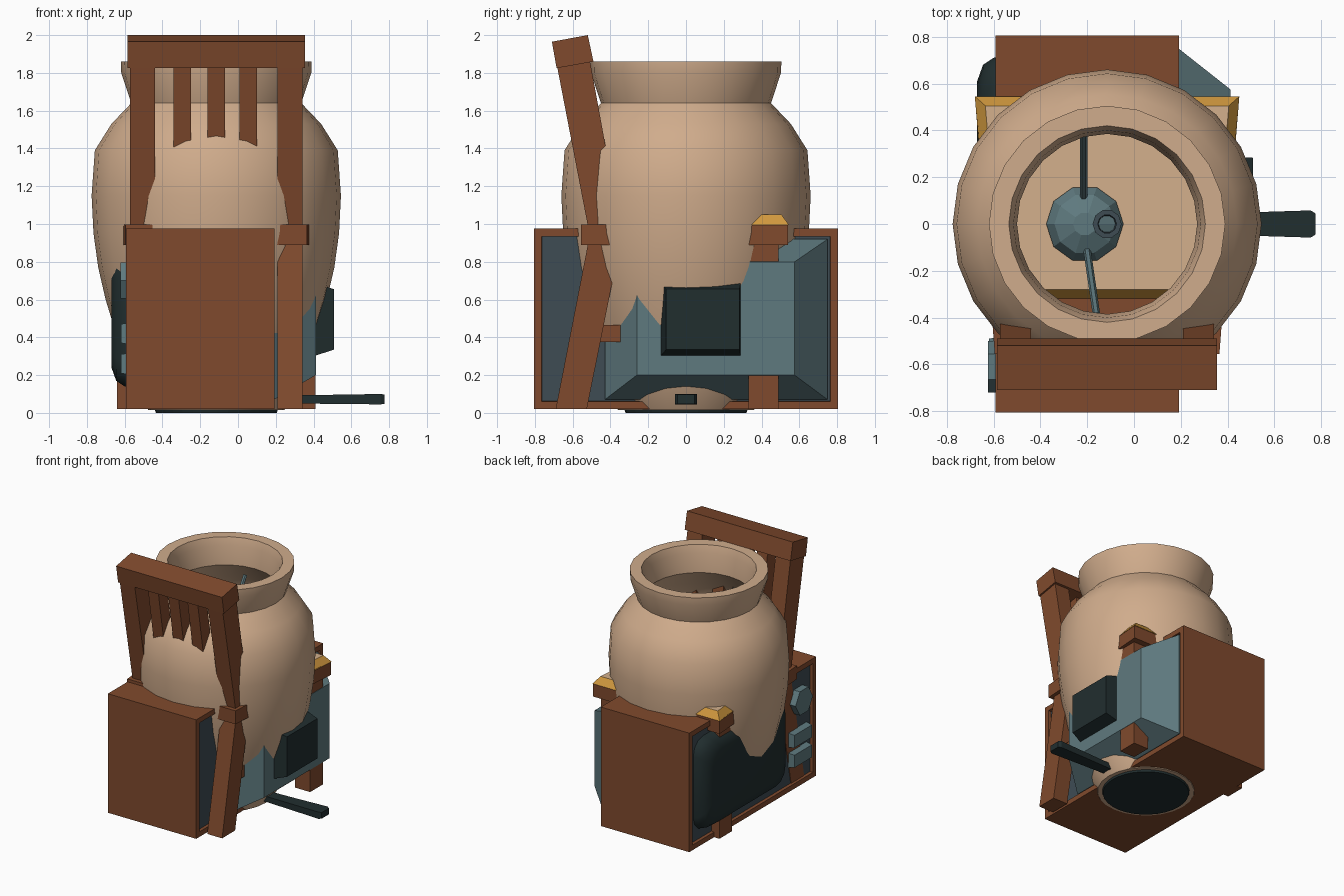
import bpy, bmesh, math
from mathutils import Vector

if "Cube" in bpy.data.objects:
    bpy.data.objects.remove(bpy.data.objects["Cube"])

CX = -0.115          # shared axis of pot, chair and pan


def mat(name, r, g, b):
    lin = [c / 12.92 if c <= 0.04045 else ((c + 0.055) / 1.055) ** 2.4 for c in (r / 255, g / 255, b / 255)]
    m = bpy.data.materials.new(name)
    m.diffuse_color = (*lin, 1)
    m.use_nodes = True
    m.node_tree.nodes["Principled BSDF"].inputs["Base Color"].default_value = m.diffuse_color
    return m


WOOD = mat("brown wood", 128, 74, 45)
CLAY = mat("tan clay", 208, 172, 140)
TEAL = mat("grey teal", 95, 122, 127)
SLATE = mat("dark slate", 62, 76, 84)
BLACK = mat("near black", 33, 46, 47)
GOLD = mat("gold trim", 208, 152, 62)
CREAM = mat("cushion tan", 212, 176, 140)


def finish(name, bm, mats, smooth=None):
    bmesh.ops.recalc_face_normals(bm, faces=bm.faces[:])
    me = bpy.data.meshes.new(name)
    bm.to_mesh(me)
    bm.free()
    for m in mats:
        me.materials.append(m)
    ob = bpy.data.objects.new(name, me)
    bpy.context.scene.collection.objects.link(ob)
    if smooth:
        bpy.ops.object.select_all(action='DESELECT')
        bpy.context.view_layer.objects.active = ob
        ob.select_set(True)
        bpy.ops.object.shade_smooth_by_angle(angle=math.radians(smooth))
    return ob


def loft(name, rings, m, smooth=None, cap_mat=None):
    """Skin closed rings in order and cap both ends."""
    bm = bmesh.new()
    vs = [[bm.verts.new(p) for p in r] for r in rings]
    n = len(vs[0])
    for a, b in zip(vs, vs[1:]):
        for i in range(n):
            bm.faces.new((a[i], a[(i + 1) % n], b[(i + 1) % n], b[i]))
    bm.faces.new(vs[0][::-1])
    top = bm.faces.new(vs[-1])
    if cap_mat:
        top.material_index = 1
    return finish(name, bm, [m, cap_mat] if cap_mat else [m], smooth)


def rect_z(x0, x1, y0, y1, z):
    return [(x0, y0, z), (x1, y0, z), (x1, y1, z), (x0, y1, z)]


def rect_x(y0, y1, z0, z1, x):
    return [(x, y0, z0), (x, y1, z0), (x, y1, z1), (x, y0, z1)]


def trap(hb, hf, yb, yf, z):
    """Chair-shaped outline, narrower at the backrest."""
    return [(CX - hb, yb, z), (CX + hb, yb, z), (CX + hf, yf, z), (CX - hf, yf, z)]


def circle(r, z, n, cx=CX):
    return [(cx + r * math.cos(2 * math.pi * i / n), r * math.sin(2 * math.pi * i / n), z) for i in range(n)]


def round_rect(y0, y1, z0, z1, x, r, k=4):
    pts = []
    for cy, cz, a0 in ((y1 - r, z1 - r, 0), (y0 + r, z1 - r, 90), (y0 + r, z0 + r, 180), (y1 - r, z0 + r, 270)):
        for i in range(k):
            a = math.radians(a0 + 90 * i / (k - 1))
            pts.append((x, cy + r * math.cos(a), cz + r * math.sin(a)))
    return pts


def rod(name, p0, p1, r, m, n=6):
    p0, p1 = Vector(p0), Vector(p1)
    q = (p1 - p0).to_track_quat('Z', 'Y')
    ring = [q @ Vector((r * math.cos(2 * math.pi * i / n), r * math.sin(2 * math.pi * i / n), 0)) for i in range(n)]
    return loft(name, [[p0 + v for v in ring], [p1 + v for v in ring]], m)


# --- television cabinet, with recessed slate panels on both x sides
bm = bmesh.new()
bmesh.ops.create_cube(bm, size=1)
for v in bm.verts:
    v.co = (-0.2 + v.co.x * 0.785, v.co.y * 1.61, 0.4975 + v.co.z * 0.955)
bm.normal_update()
sides = [f for f in bm.faces if abs(f.normal.x) > 0.9]
bmesh.ops.inset_individual(bm, faces=sides, thickness=0.058)
bmesh.ops.inset_individual(bm, faces=sides, thickness=0.002, depth=-0.025)
for f in sides:
    f.material_index = 1
finish("television_cabinet", bm, [WOOD, SLATE])

# screen, back casing and back box
loft("television_screen", [round_rect(-0.38 + d, 0.72 - d, 0.13 + d, 0.87 - d, x, 0.12)
                           for x, d in ((-0.56, 0), (-0.60, 0.01), (-0.645, 0.04), (-0.67, 0.11))], BLACK, 40)
loft("television_back_casing", [rect_x(-0.43, 0.75, 0.07, 0.92, 0.165), rect_x(-0.43, 0.75, 0.07, 0.92, 0.19),
                                rect_x(-0.26, 0.575, 0.2, 0.8, 0.412)], TEAL)
loft("television_back_box", [rect_x(-0.135, 0.29, 0.3, 0.69, 0.40), rect_x(-0.105, 0.283, 0.335, 0.655, 0.508)], BLACK)

# dial and two control plates
rod("television_dial", (-0.56, -0.61, 0.7), (-0.623, -0.61, 0.7), 0.11, TEAL, 6)
for i, z in enumerate((0.2, 0.36)):
    loft(f"control_plate_{i + 1}", [rect_x(-0.72, -0.48, z, z + 0.12, -0.56),
                                    rect_x(-0.71, -0.49, z + 0.01, z + 0.11, -0.62)], TEAL)

# antenna dome and rods, seen through the pot mouth
loft("antenna_dome", [circle(r, z, 10, -0.21) for r, z in ((0.165, 0.97), (0.165, 1.06), (0.13, 1.12), (0.05, 1.16))], TEAL)
rod("antenna_rod_rear", (-0.215, 0.08, 1.06), (-0.215, 0.40, 1.57), 0.016, TEAL)
rod("antenna_rod_front", (-0.205, -0.08, 1.06), (-0.16, -0.39, 1.57), 0.016, TEAL)
loft("centre_tube", [circle(r, z, 10) for r, z in
                     ((0.05, 0.98), (0.05, 1.17), (0.062, 1.18), (0.062, 1.22), (0.04, 1.22), (0.035, 1.1))], SLATE)

# --- chair
for side, s in (("left", -1), ("right", 1)):
    def span(a, b):
        return sorted((CX + s * a, CX + s * b))
    x0, x1 = span(0.325, 0.457)
    loft(f"chair_back_leg_{side}", [rect_z(x0, x1, -0.69, -0.525, 0.02), rect_z(x0, x1, -0.51, -0.34, 0.94),
                                    rect_z(x0, x1, -0.695, -0.515, 1.9)], WOOD)
    x0, x1 = span(0.39, 0.525)
    loft(f"chair_front_leg_{side}", [rect_z(x0, x1, 0.33, 0.49, z) for z in (0.02, 0.92)], WOOD)
    x0, x1 = span(0.35, 0.415)
    loft(f"chair_stretcher_{side}", [rect_z(x0, x1, -0.53, 0.4, z) for z in (0.375, 0.465)], WOOD)
loft("chair_top_rail", [[(x, -0.71, 1.965), (x, -0.52, 2.0), (x, -0.49, 1.86), (x, -0.685, 1.825)]
                        for x in (-0.585, 0.355)], WOOD)
for i, x in enumerate((-0.295, -0.115, 0.055)):
    loft(f"chair_slat_{i + 1}", [rect_z(x - 0.046, x + 0.046, -0.51, -0.40, 0.96),
                                 rect_z(x - 0.046, x + 0.046, -0.665, -0.555, 1.88)], WOOD)
loft("chair_seat", [trap(0.48, 0.562, -0.555, 0.54, z) for z in (0.89, 0.998)], WOOD)
loft("seat_cushion", [trap(0.495, 0.565, -0.32, 0.545, 0.995), trap(0.455, 0.52, -0.28, 0.505, 1.05)],
     GOLD, cap_mat=CREAM)

# --- clay pot, outside then inside wall
profile = [(0.36, 0.015), (0.40, 0.08), (0.43, 0.15), (0.49, 0.3), (0.54, 0.45), (0.586, 0.6), (0.625, 0.77),
           (0.65, 0.95), (0.66, 1.15), (0.643, 1.39), (0.555, 1.53), (0.45, 1.64), (0.503, 1.8), (0.505, 1.86),
           (0.42, 1.86), (0.40, 1.80), (0.385, 1.65), (0.50, 1.51), (0.585, 1.37), (0.605, 1.15), (0.59, 0.92),
           (0.48, 0.45), (0.36, 0.1)]
loft("clay_pot", [circle(r, z, 24) for r, z in profile], CLAY, 35)

# --- pan under the pot, with handle
loft("pan_base", [circle(r, z, 32) for r, z in ((0.32, 0.0), (0.355, 0.1))], BLACK)
loft("pan_handle", [rect_x(-w, w, z0, z1, x) for x, w, z0, z1 in
                    ((0.15, 0.04, 0.05, 0.092), (0.5, 0.05, 0.048, 0.096), (0.755, 0.058, 0.045, 0.1),
                     (0.775, 0.045, 0.048, 0.097))], BLACK)
